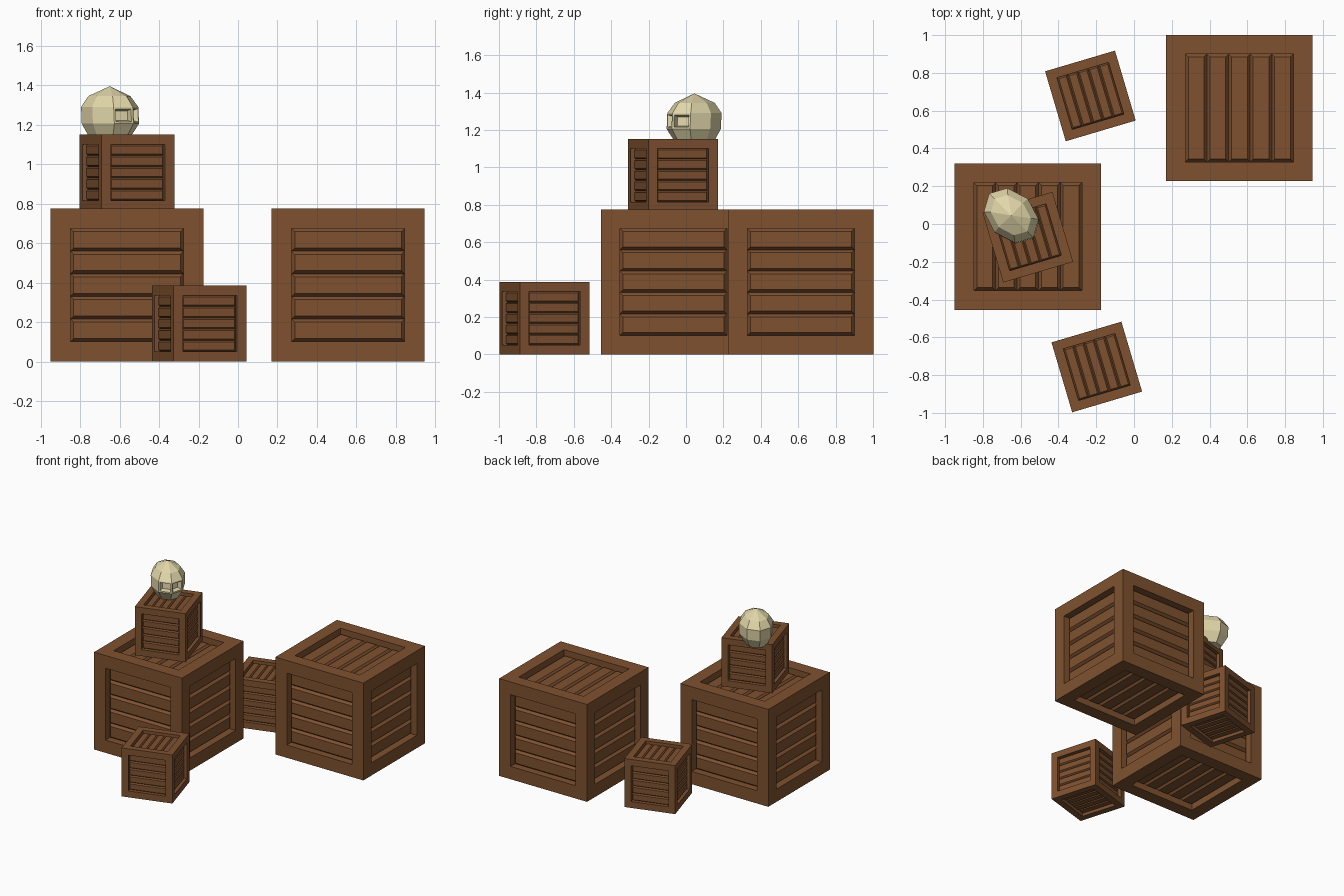
import bpy, bmesh
from math import radians, sin, cos, pi
from mathutils import Vector

if "Cube" in bpy.data.objects:
    bpy.data.objects.remove(bpy.data.objects["Cube"])


def material(name, color):
    m = bpy.data.materials.new(name)
    m.diffuse_color = color
    m.use_nodes = True
    m.node_tree.nodes["Principled BSDF"].inputs["Base Color"].default_value = m.diffuse_color
    return m


WOOD = material("wood", (0.21, 0.083, 0.029, 1))
BONE = material("bone", (0.76, 0.68, 0.40, 1))


def finish(bm, name, mat, location, angle):
    mesh = bpy.data.meshes.new(name)
    bm.to_mesh(mesh)
    bm.free()
    mesh.materials.append(mat)
    obj = bpy.data.objects.new(name, mesh)
    bpy.context.collection.objects.link(obj)
    obj.location = location
    obj.rotation_euler.z = radians(angle)
    return obj


# Crate: six flush frames, each with a recess holding five bevelled slats
FRAME, FLOOR, SLAT_TOP, BEVEL, SLATS = 0.131, 0.075, 0.05, 0.02, 5
SIDES = [((0, -1, 0), (1, 0, 0)), ((1, 0, 0), (0, 1, 0)),
         ((0, 1, 0), (-1, 0, 0)), ((-1, 0, 0), (0, -1, 0)),
         ((0, 0, 1), (0, 1, 0)), ((0, 0, -1), (0, 1, 0))]


def crate(name, size, location, angle=0):
    bm = bmesh.new()
    for n, u in SIDES:
        n, u = Vector(n), Vector(u)
        v = n.cross(u)

        def rect(u0, u1, v0, v1, depth):
            return [bm.verts.new((u * a + v * b + n * (0.5 - depth)) * size)
                    for a, b in ((u0, v0), (u1, v0), (u1, v1), (u0, v1))]

        def ring(a, b):
            for i in range(4):
                j = (i + 1) % 4
                bm.faces.new((a[i], a[j], b[j], b[i]))

        # frame and recess walls
        w = 0.5 - FRAME
        rim = rect(-w, w, -w, w, 0)
        ring(rect(-0.5, 0.5, -0.5, 0.5, 0), rim)
        ring(rim, rect(-w, w, -w, w, FLOOR))
        # slats
        step = 2 * w / SLATS
        for i in range(SLATS):
            lo = -w + i * step
            top = rect(-w + BEVEL, w - BEVEL, lo + BEVEL, lo + step - BEVEL, SLAT_TOP)
            ring(rect(-w, w, lo, lo + step, FLOOR), top)
            bm.faces.new(top)
    bmesh.ops.remove_doubles(bm, verts=bm.verts[:], dist=1e-5)
    x, y, z = location
    return finish(bm, name, WOOD, (x, y, z + size / 2), angle)


BIG, SMALL = 0.775, 0.386
crate("large_crate_left", BIG, (-0.562, -0.067, 0))
crate("large_crate_right", BIG, (0.558, 0.614, 0))
crate("small_crate_back", SMALL, (-0.231, 0.678, 0), 16.5)
crate("small_crate_front", SMALL, (-0.197, -0.757, 0), 16.5)
crate("small_crate_stacked", SMALL, (-0.562, -0.07, 0.765), 16.5)

# Skull: stacked eight-sided rings (height, half width, front, back)
bm = bmesh.new()
RINGS = [(1.13, 0.085, -0.115, 0.115), (1.205, 0.125, -0.17, 0.16),
         (1.29, 0.125, -0.165, 0.165), (1.345, 0.09, -0.12, 0.125)]
loops = []
for z, hw, front, back in RINGS:
    mid, half = (front + back) / 2, (back - front) / 2
    loops.append([bm.verts.new((hw * sin(k * pi / 4), mid - half * cos(k * pi / 4), z))
                  for k in range(8)])
eyes = []
for r in range(3):
    for k in range(8):
        j = (k + 1) % 8
        f = bm.faces.new((loops[r][k], loops[r][j], loops[r + 1][j], loops[r + 1][k]))
        if r == 1 and k in (0, 7):
            eyes.append(f)
crown = bm.verts.new((0, 0, 1.395))
for k in range(8):
    bm.faces.new((loops[3][k], loops[3][(k + 1) % 8], crown))
bm.faces.new(loops[0][::-1])
# eye sockets
bmesh.ops.recalc_face_normals(bm, faces=bm.faces[:])
bmesh.ops.inset_individual(bm, faces=eyes, thickness=0.014)
bmesh.ops.inset_individual(bm, faces=eyes, thickness=0.012, depth=-0.035)
finish(bm, "skull", BONE, (-0.65, 0.045, 0), 45)
